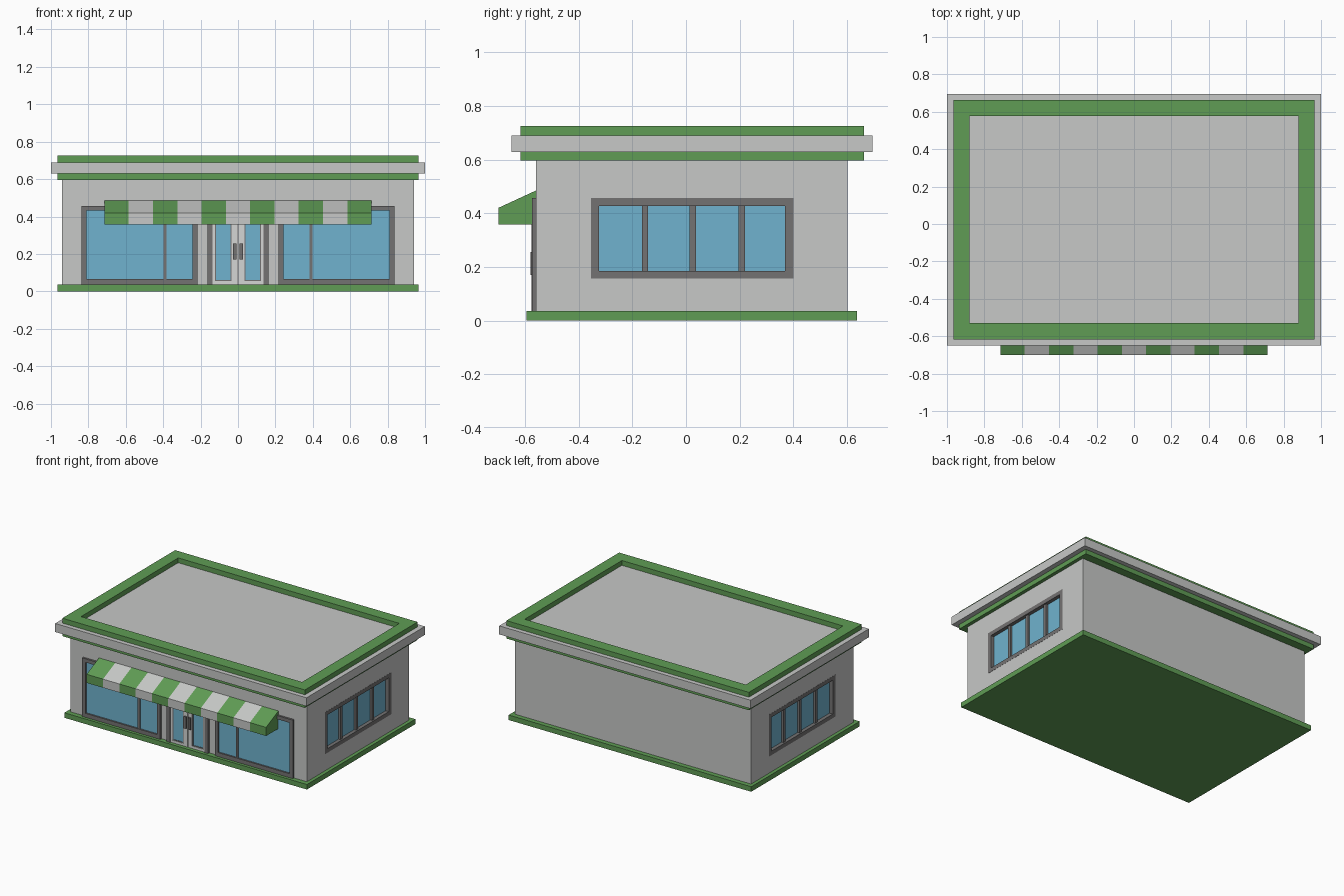
import bpy, bmesh
from mathutils import Vector

if "Cube" in bpy.data.objects:
    bpy.data.objects.remove(bpy.data.objects["Cube"])


def material(name, rgb):
    m = bpy.data.materials.new(name)
    m.diffuse_color = (*rgb, 1)
    m.use_nodes = True
    m.node_tree.nodes["Principled BSDF"].inputs["Base Color"].default_value = m.diffuse_color
    return m


GREY = material("wall grey", (0.57, 0.58, 0.57))
GREEN = material("trim green", (0.115, 0.335, 0.09))
GLASS = material("window blue", (0.16, 0.45, 0.62))
FRAME = material("frame grey", (0.175, 0.17, 0.17))
DOOR = material("door light grey", (0.66, 0.67, 0.66))


def mesh_object(name, bm, *mats):
    bmesh.ops.recalc_face_normals(bm, faces=bm.faces)
    me = bpy.data.meshes.new(name)
    bm.to_mesh(me)
    bm.free()
    for m in mats:
        me.materials.append(m)
    ob = bpy.data.objects.new(name, me)
    bpy.context.collection.objects.link(ob)
    return ob


def box(name, x, y, z, mat):
    """Box from (low, high) ranges."""
    bm = bmesh.new()
    bmesh.ops.create_cube(bm, size=1)
    for v in bm.verts:
        v.co = Vector([r[0] if c < 0 else r[1] for c, r in zip(v.co, (x, y, z))])
    return mesh_object(name, bm, mat)


def ring(name, outer, inner, depth, place, mat):
    """Rectangular frame; rectangles are (u0, u1, v0, v1), place maps u, v, d to space."""
    bm = bmesh.new()
    loops = []
    for r, d in ((outer, depth[0]), (inner, depth[0]), (inner, depth[1]), (outer, depth[1])):
        corners = ((r[0], r[2]), (r[1], r[2]), (r[1], r[3]), (r[0], r[3]))
        loops.append([bm.verts.new(place(u, v, d)) for u, v in corners])
    for k in range(4):
        a, b = loops[k], loops[(k + 1) % 4]
        for i in range(4):
            j = (i + 1) % 4
            bm.faces.new((a[i], a[j], b[j], b[i]))
    return mesh_object(name, bm, mat)


# Main body, base and roof layers
walls = box("walls", (-0.94, 0.94), (-0.56, 0.603), (0.03, 0.60), GREY)
box("base", (-0.965, 0.965), (-0.595, 0.637), (0, 0.036), GREEN)
box("lower_roof_trim", (-0.965, 0.965), (-0.618, 0.663), (0.596, 0.63), GREEN)
box("cornice", (-1, 1), (-0.65, 0.695), (0.629, 0.69), GREY)
ring("roof_parapet", (-0.965, 0.965, -0.618, 0.663), (-0.88, 0.88, -0.528, 0.577),
     (0.685, 0.725), lambda u, v, d: (u, v, d), GREEN)

# Side windows set into the walls
for s, side in ((-1, "left"), (1, "right")):
    def span(a, b):
        return tuple(sorted((s * a, s * b)))
    cutter = box(side + "_window_cutter", span(0.90, 1.0), (-0.354, 0.40), (0.156, 0.457), FRAME)
    cutter.hide_render = True
    cutter.hide_viewport = True
    cut = walls.modifiers.new(side + "_opening", 'BOOLEAN')
    cut.operation = 'DIFFERENCE'
    cut.solver = 'EXACT'
    cut.object = cutter
    ring(side + "_window_frame", (-0.354, 0.40, 0.156, 0.457), (-0.325, 0.37, 0.185, 0.428),
         (0.90, 0.941), lambda u, v, d: (s * d, u, v), FRAME)
    box(side + "_window_glass", span(0.90, 0.915), (-0.33, 0.375), (0.18, 0.433), GLASS)
    for y in (-0.153, 0.025, 0.208):
        box(side + "_window_mullion", span(0.905, 0.93), (y - 0.012, y + 0.012), (0.18, 0.433), FRAME)

# Shop windows and double door, mirrored about the centre
for s, side in ((-1, "left"), (1, "right")):
    def span(a, b):
        return tuple(sorted((s * a, s * b)))

    def front(u, v, d):
        return (s * u, d, v)
    ring(side + "_shop_frame", (0.217, 0.838, 0.033, 0.457), (0.243, 0.81, 0.065, 0.431),
         (-0.574, -0.55), front, FRAME)
    box(side + "_shop_glass", span(0.24, 0.815), (-0.563, -0.55), (0.06, 0.435), GLASS)
    box(side + "_shop_mullion", span(0.382, 0.398), (-0.571, -0.55), (0.06, 0.435), FRAME)
    box(side + "_door_post", span(0.137, 0.164), (-0.576, -0.55), (0.033, 0.455), FRAME)
    ring(side + "_door_leaf", (0.004, 0.137, 0.036, 0.431), (0.034, 0.124, 0.054, 0.41),
         (-0.569, -0.55), front, DOOR)
    box(side + "_door_glass", span(0.03, 0.128), (-0.563, -0.55), (0.05, 0.415), GLASS)
    ring(side + "_door_glass_edge", (0.034, 0.124, 0.054, 0.41), (0.040, 0.118, 0.060, 0.404),
         (-0.566, -0.55), front, FRAME)
    box(side + "_door_handle", span(0.008, 0.026), (-0.58, -0.565), (0.17, 0.255), FRAME)
box("door_lintel", (-0.164, 0.164), (-0.576, -0.55), (0.431, 0.457), FRAME)
box("door_gap", (-0.004, 0.004), (-0.564, -0.55), (0.036, 0.431), FRAME)

# Striped awning: one profile swept through eleven equal stripes
profile = ((-0.555, 0.358), (-0.70, 0.358), (-0.70, 0.42), (-0.555, 0.487))
bm = bmesh.new()
N, HALF = 11, 0.714
rows = [[bm.verts.new((-HALF + 2 * HALF * i / N, y, z)) for y, z in profile] for i in range(N + 1)]
for i in range(N):
    for k in range(4):
        j = (k + 1) % 4
        f = bm.faces.new((rows[i][k], rows[i][j], rows[i + 1][j], rows[i + 1][k]))
        f.material_index = i % 2
bm.faces.new(rows[0])
bm.faces.new(rows[-1])
mesh_object("awning", bm, GREEN, GREY)
